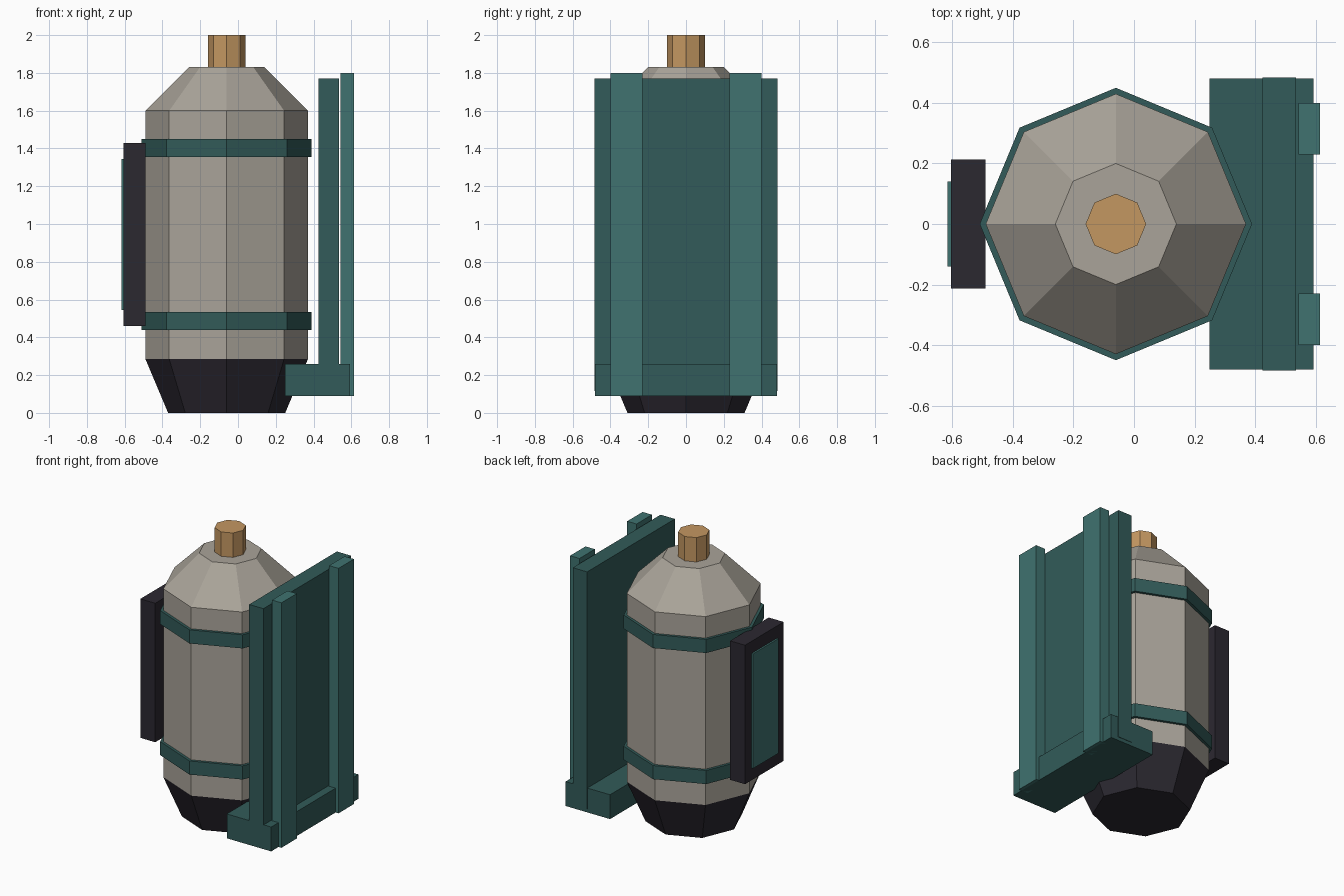
import bpy, bmesh
from math import cos, sin, tau

if "Cube" in bpy.data.objects:
    bpy.data.objects.remove(bpy.data.objects["Cube"])

AXIS_X = -0.06   # tank centre line
SIDES = 8


def material(name, rgb):
    m = bpy.data.materials.new(name)
    m.diffuse_color = (*rgb, 1)
    m.use_nodes = True
    m.node_tree.nodes["Principled BSDF"].inputs["Base Color"].default_value = m.diffuse_color
    return m


BEIGE = material("beige_paint", (0.40, 0.37, 0.32))
DARK = material("dark_rubber", (0.024, 0.021, 0.030))
GREEN = material("green_metal", (0.032, 0.105, 0.100))
TEAL = material("teal_metal", (0.050, 0.170, 0.160))
BRASS = material("brass", (0.55, 0.31, 0.12))


def finish(name, bm, mat):
    bmesh.ops.recalc_face_normals(bm, faces=bm.faces)
    mesh = bpy.data.meshes.new(name)
    bm.to_mesh(mesh)
    bm.free()
    mesh.materials.append(mat)
    ob = bpy.data.objects.new(name, mesh)
    bpy.context.collection.objects.link(ob)
    return ob


def lathe(name, profile, mat):
    """Capped eight-sided solid from (radius, z) points."""
    bm = bmesh.new()
    rings = [[bm.verts.new((AXIS_X + r * cos(tau * i / SIDES), r * sin(tau * i / SIDES), z))
              for i in range(SIDES)] for r, z in profile]
    for a, b in zip(rings, rings[1:]):
        for i in range(SIDES):
            j = (i + 1) % SIDES
            bm.faces.new((a[i], a[j], b[j], b[i]))
    bm.faces.new(rings[0][::-1])
    bm.faces.new(rings[-1])
    return finish(name, bm, mat)


def box(name, x, y, z, mat):
    """Box from (min, max) ranges."""
    bm = bmesh.new()
    bmesh.ops.create_cube(bm, size=1)
    for v in bm.verts:
        v.co = [lo + (c + 0.5) * (hi - lo) for c, (lo, hi) in zip(v.co, (x, y, z))]
    return finish(name, bm, mat)


# Tank
lathe("tank_base", [(0.31, 0), (0.43, 0.285)], DARK)
lathe("tank_body", [(0.43, 0.285), (0.43, 1.60), (0.20, 1.83)], BEIGE)
lathe("valve_cap", [(0.10, 1.83), (0.10, 2.0)], BRASS)
for label, z in (("lower", 0.44), ("upper", 1.355)):
    lathe(label + "_band", [(0.45, z), (0.45, z + 0.095)], GREEN)

# Side panel on the left
box("side_panel", (-0.605, -0.49), (-0.213, 0.213), (0.46, 1.43), DARK)
box("side_panel_inset", (-0.617, -0.603), (-0.14, 0.14), (0.545, 1.345), TEAL)

# Mounting bracket on the right
box("bracket_foot", (0.25, 0.593), (-0.481, 0.481), (0.09, 0.26), GREEN)
box("back_plate", (0.425, 0.535), (-0.484, 0.484), (0.115, 1.77), GREEN)
for label, s in (("front", -1), ("rear", 1)):
    y = sorted((s * 0.23, s * 0.40))
    box(label + "_rail", (0.543, 0.615), y, (0.09, 1.80), TEAL)
